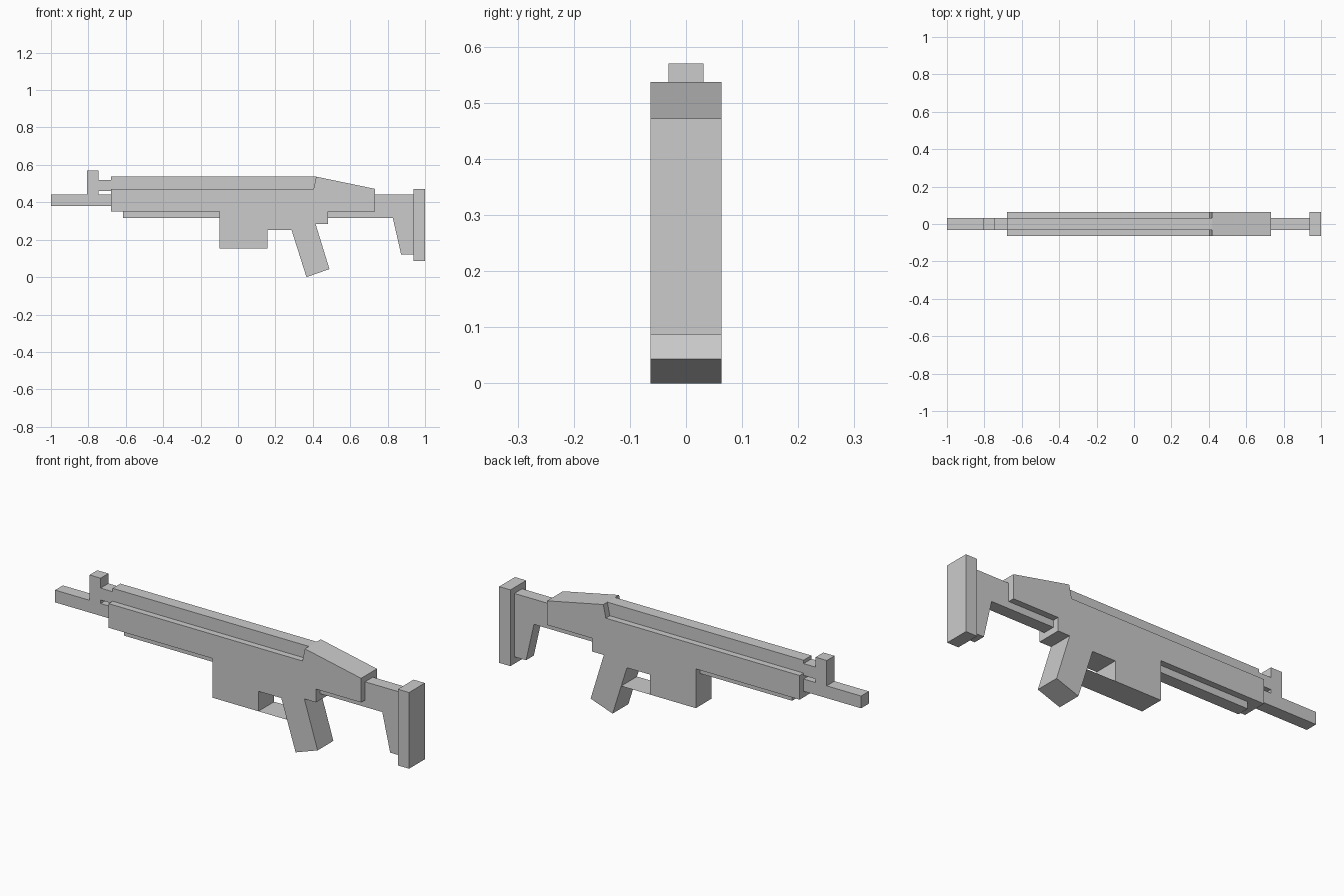
import bpy, bmesh

if "Cube" in bpy.data.objects:
    bpy.data.objects.remove(bpy.data.objects["Cube"])

WIDE, NARROW = 0.063, 0.031


def add_object(name, bm):
    mesh = bpy.data.meshes.new(name)
    bm.to_mesh(mesh)
    bm.free()
    obj = bpy.data.objects.new(name, mesh)
    bpy.context.collection.objects.link(obj)
    return obj


def extrude_profile(name, points, half):
    """Closed x/z side profile, extruded across y symmetrically."""
    bm = bmesh.new()
    face = bm.faces.new([bm.verts.new((x, -half, z)) for x, z in points])
    res = bmesh.ops.extrude_face_region(bm, geom=[face])
    verts = [v for v in res["geom"] if isinstance(v, bmesh.types.BMVert)]
    bmesh.ops.translate(bm, verts=verts, vec=(0, 2 * half, 0))
    bmesh.ops.recalc_face_normals(bm, faces=bm.faces)
    return add_object(name, bm)


def box(name, x0, x1, z0, z1, half):
    return extrude_profile(name, [(x0, z0), (x1, z0), (x1, z1), (x0, z1)], half)


# Wide body with cheek hump, grip and magazine in one side profile
extrude_profile("body", [
    (-0.679, 0.35), (-0.099, 0.35),
    (-0.099, 0.152), (0.158, 0.152), (0.158, 0.253),    # magazine
    (0.286, 0.253), (0.366, 0.0), (0.489, 0.043),       # grip
    (0.415, 0.283), (0.48, 0.283), (0.48, 0.35),
    (0.732, 0.35), (0.732, 0.472), (0.418, 0.537),      # hump
    (0.404, 0.472), (-0.679, 0.472)], WIDE)

# Narrow rail on top, its front link, and the rail underneath
extrude_profile("top_rail", [(-0.679, 0.472), (0.404, 0.472),
                             (0.418, 0.537), (-0.679, 0.537)], NARROW)
box("rail_link", -0.746, -0.679, 0.46, 0.52, NARROW)
box("under_rail", -0.615, -0.099, 0.315, 0.35, NARROW)

# Barrel with front sight post
extrude_profile("barrel_and_sight", [
    (-1, 0.38), (-0.679, 0.38), (-0.679, 0.442), (-0.746, 0.442),
    (-0.746, 0.57), (-0.808, 0.57), (-0.808, 0.442), (-1, 0.442)], NARROW)

# Stock and butt pad
extrude_profile("stock", [
    (0.732, 0.442), (0.732, 0.35), (0.48, 0.35), (0.48, 0.315),
    (0.828, 0.315), (0.872, 0.122), (0.937, 0.122), (0.937, 0.442)], NARROW)
box("butt_pad", 0.937, 1.0, 0.087, 0.472, WIDE)

# Trigger guard: a single flat sheet from magazine to grip
bm = bmesh.new()
bm.faces.new([bm.verts.new((x, y, 0.152)) for x, y in
              [(0.158, -WIDE), (0.318, -WIDE), (0.318, WIDE), (0.158, WIDE)]])
add_object("trigger_guard", bm)
